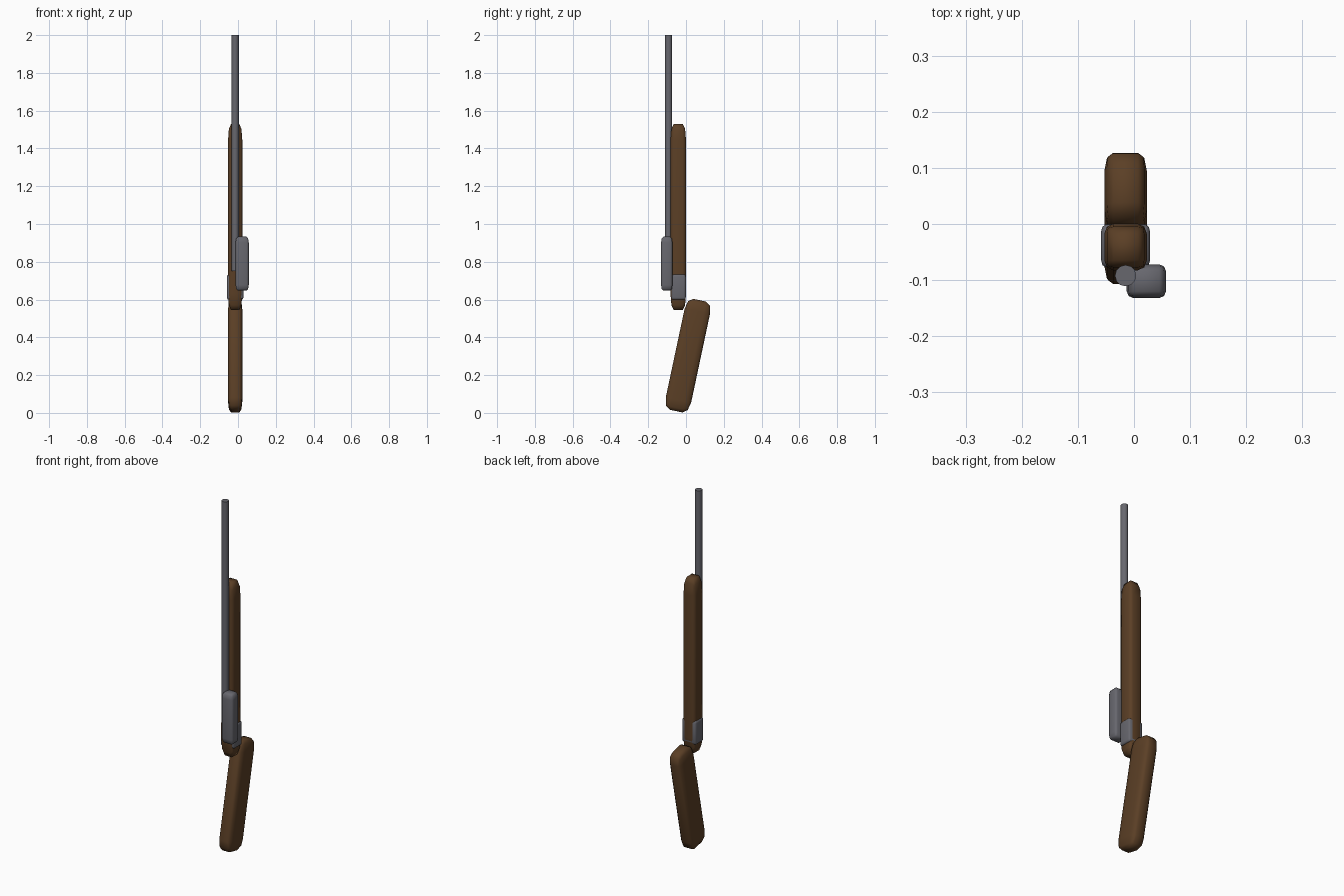
import bpy, bmesh, math

if "Cube" in bpy.data.objects:
    bpy.data.objects.remove(bpy.data.objects["Cube"], do_unlink=True)


def material(name, rgb):
    m = bpy.data.materials.new(name)
    m.use_nodes = True
    m.diffuse_color = (*rgb, 1)
    m.node_tree.nodes["Principled BSDF"].inputs["Base Color"].default_value = (*rgb, 1)
    return m


wood = material("dark_wood", (0.105, 0.05, 0.019))
steel = material("gun_steel", (0.135, 0.135, 0.155))


def finish(name, bm, loc, mat, tilt=0):
    bmesh.ops.recalc_face_normals(bm, faces=bm.faces)
    for f in bm.faces:
        f.smooth = True
    me = bpy.data.meshes.new(name)
    bm.to_mesh(me)
    bm.free()
    me.materials.append(mat)
    ob = bpy.data.objects.new(name, me)
    ob.location = loc
    ob.rotation_euler.x = math.radians(tilt)
    bpy.context.collection.objects.link(ob)
    return ob


def rounded_block(name, loc, size, cut, mat, tilt=0):
    """Bevelled block with its own corner cut along each axis."""
    bm = bmesh.new()
    bmesh.ops.create_cube(bm, size=1)
    b = 0.2
    bmesh.ops.bevel(bm, geom=bm.edges[:], offset=b, segments=2,
                    profile=0.5, affect='EDGES')
    for v in bm.verts:
        for i in range(3):
            a = abs(v.co[i])
            inner = size[i] / 2 - cut[i]
            t = (a - (0.5 - b)) / b
            new = inner + cut[i] * t if t > 0 else a / (0.5 - b) * inner
            v.co[i] = math.copysign(new, v.co[i])
    return finish(name, bm, loc, mat, tilt)


# Wooden parts
rounded_block("fore_stock", (-0.015, -0.041, 1.037), (0.076, 0.083, 0.985),
              (0.016, 0.018, 0.09), wood)
rounded_block("butt_stock", (-0.015, 0.01, 0.303), (0.076, 0.137, 0.6),
              (0.016, 0.034, 0.06), wood, tilt=-12)

# Steel parts
rounded_block("receiver_band", (-0.015, -0.039, 0.666), (0.087, 0.076, 0.134),
              (0.008, 0.012, 0.012), steel)
rounded_block("bolt_housing", (0.022, -0.102, 0.79), (0.07, 0.06, 0.285),
              (0.012, 0.012, 0.03), steel)

# Barrel
bm = bmesh.new()
bmesh.ops.create_cone(bm, cap_ends=True, segments=12, radius1=0.019,
                      radius2=0.019, depth=1.25)
barrel = finish("barrel", bm, (-0.015, -0.092, 1.375), steel)
bpy.context.view_layer.objects.active = barrel
barrel.select_set(True)
bpy.ops.object.shade_smooth_by_angle(angle=math.radians(40))
